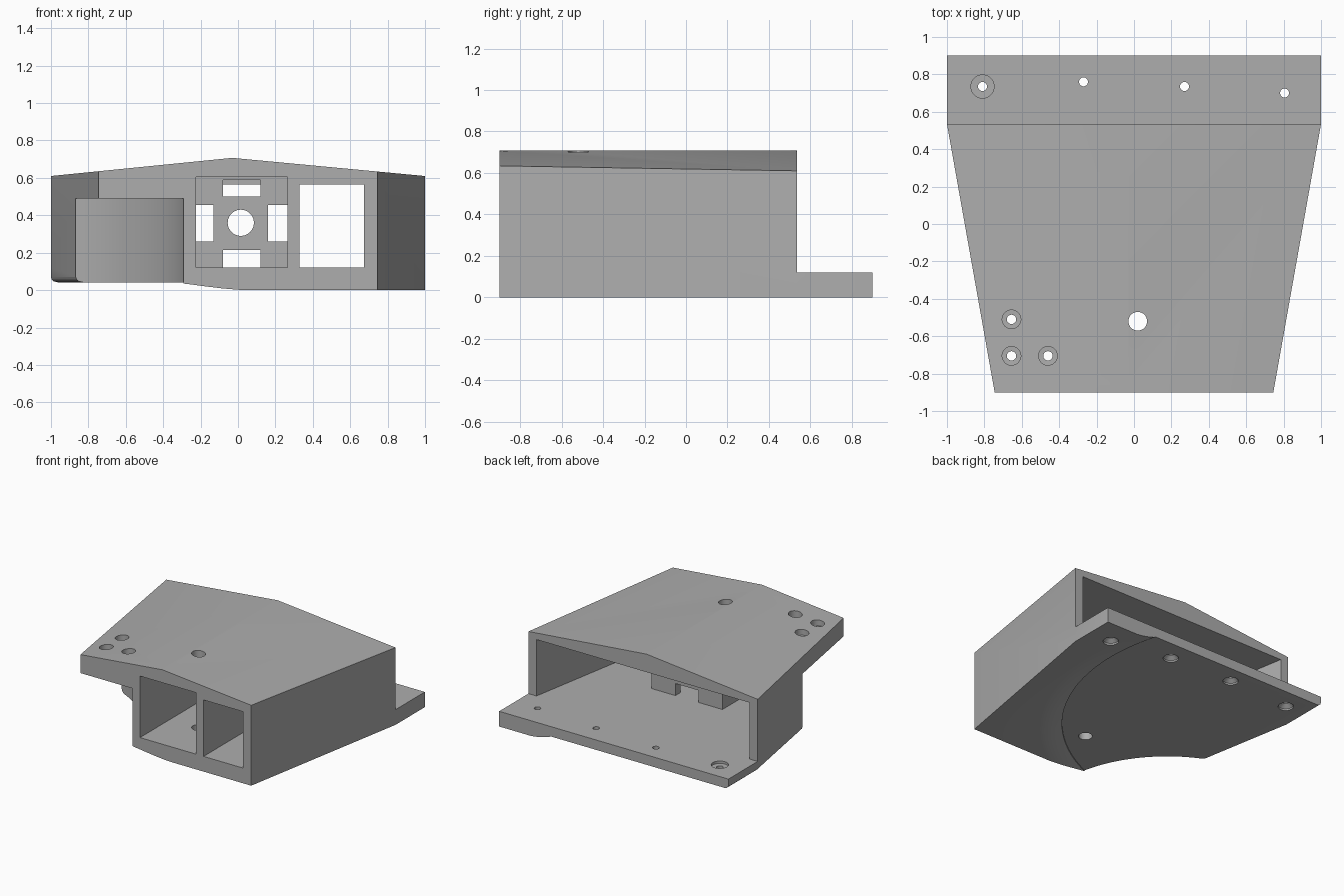
import bpy, bmesh, math
from mathutils import Vector

cube = bpy.data.objects.get("Cube")
if cube:
    bpy.data.objects.remove(cube, do_unlink=True)

grey = bpy.data.materials.new("plain grey")
grey.use_nodes = True
COLOUR = (0.42, 0.42, 0.42, 1)
grey.diffuse_color = COLOUR
grey.node_tree.nodes["Principled BSDF"].inputs["Base Color"].default_value = COLOUR


def make(name, bm):
    bmesh.ops.recalc_face_normals(bm, faces=bm.faces)
    mesh = bpy.data.meshes.new(name)
    bm.to_mesh(mesh)
    bm.free()
    mesh.materials.append(grey)
    obj = bpy.data.objects.new(name, mesh)
    bpy.context.collection.objects.link(obj)
    return obj


def loft(name, rings):
    """Closed solid through matching rings of 3D points."""
    bm = bmesh.new()
    loops = [[bm.verts.new(p) for p in ring] for ring in rings]
    n = len(loops[0])
    for a, b in zip(loops, loops[1:]):
        for i in range(n):
            j = (i + 1) % n
            bm.faces.new((a[i], a[j], b[j], b[i]))
    bm.faces.new(loops[0])
    bm.faces.new(loops[-1])
    return make(name, bm)


def plan(name, pts, z0, z1):
    return loft(name, [[(x, y, z) for x, y in pts] for z in (z0, z1)])


def box(name, x0, x1, y0, y1, z0, z1):
    return plan(name, [(x0, y0), (x1, y0), (x1, y1), (x0, y1)], z0, z1)


def lathe(name, x, y, profile, n=32):
    """Solid of stacked circles (radius, z) about a vertical axis."""
    turn = [2 * math.pi * i / n for i in range(n)]
    return loft(name, [[(x + r * math.cos(t), y + r * math.sin(t), z) for t in turn]
                       for r, z in profile])


def boolean(target, tool, operation="DIFFERENCE"):
    tool.hide_render = True
    mod = target.modifiers.new("cut", "BOOLEAN")
    mod.operation = operation
    mod.solver = "EXACT"
    mod.object = tool
    bpy.context.view_layer.objects.active = target
    bpy.ops.object.modifier_apply(modifier=mod.name)
    bpy.data.objects.remove(tool, do_unlink=True)


FRONT, STEP, BACK = -0.9, 0.535, 0.9
FLOOR, CEILING = 0.12, 0.565
ARC_X, ARC_Y, ARC_R = -1.244, -1.112, 0.977

# Body: ridged roof profile run from front to back
section = [(-1, 0), (1, 0), (1, 0.61), (-0.03, 0.707), (-1, 0.61)]
body = loft("housing", [[(x, y, z) for x, z in section] for y in (FRONT, BACK)])

# Tapered sides and the low rear lip
for s in (-1, 1):
    boolean(body, plan("side_cutter", [(s, STEP), (s * 0.745, FRONT), (s * 0.727, -1),
                                       (s * 1.3, -1), (s * 1.3, STEP)], -1, 1))
boolean(body, box("lip_cutter", -2, 2, STEP, 2, FLOOR, 2))

# Underside: shallow round recess with a rolled rim
boolean(body, lathe("recess_cutter", -0.88, 0.48,
                    [(1.67, -0.2), (1.67, -0.001), (1.63, 0.003), (1.59, 0.01), (1.55, 0.02),
                     (1.501, 0.035), (1.5, 0.042)], 160))

# Rounded lower edge on the right side
edge = [(-0.1, -0.1), (-0.1, 0.07), (0, 0.07), (0.004, 0.057), (0.015, 0.047),
        (0.04, 0.041), (0.04, -0.1)]
boolean(body, loft("edge_cutter", [[(x0 + x, y, z) for x, z in edge]
                                   for x0, y in ((-0.727, -1), (-1, STEP), (-1, 1))]))

# Round cut-out below the front right corner
boolean(body, lathe("corner_cutter", ARC_X, ARC_Y, [(ARC_R, -0.5), (ARC_R, 0.49)], 160))

# Cavity, open at the back, leaving walls around the corner and the bay
cavity = plan("cavity", [(-0.69, -0.83), (0.69, -0.83), (0.93, STEP), (0.93, 1),
                         (-0.93, 1), (-0.93, STEP)], FLOOR, CEILING)
boolean(cavity, lathe("corner_wall", ARC_X, ARC_Y,
                      [(ARC_R + 0.065, -0.5), (ARC_R + 0.065, 1)], 160))
boolean(cavity, box("bay_wall", -0.29, 0.33, -1, -0.04, -1, 1))
boolean(body, cavity)

# Front window and equipment bay
boolean(body, box("window", 0.33, 0.675, -1, -0.5, FLOOR, CEILING))
boolean(body, box("bay", -0.225, 0.265, -1, -0.105, FLOOR, 0.605))

# Bay back plate: four notches and a round hole
for x0, x1, z0, z1 in [(-0.225, -0.13, 0.26, 0.455), (0.16, 0.265, 0.26, 0.455),
                       (-0.08, 0.12, FLOOR, 0.215), (-0.08, 0.12, 0.5, 0.59)]:
    boolean(body, box("notch", x0, x1, -0.2, 0, z0, z1))
port = lathe("port", 0, 0, [(0.07, -0.1), (0.07, 0.1)], 40)
port.rotation_euler.x = math.pi / 2
port.location = Vector((0.015, -0.07, 0.36))
bpy.context.view_layer.update()
boolean(body, port)

# Vertical hole through roof and floor
boolean(body, lathe("cable_hole", 0.02, -0.52, [(0.05, -0.5), (0.05, 1)]))

# Counterbored screw holes in the overhang
for x, y in [(-0.655, -0.51), (-0.655, -0.705), (-0.46, -0.705)]:
    boolean(body, lathe("screw", x, y, [(0.025, 0.4), (0.025, 0.6), (0.05, 0.601), (0.05, 1)]))

# Lip holes, countersunk below; one is counterbored above too
for x, y, base, top in [(-0.81, 0.735, 0.04, 0.062), (-0.27, 0.76, 0.04, 0.024),
                        (0.27, 0.735, 0.04, 0.024), (0.805, 0.7, 0, 0.024)]:
    boolean(body, lathe("lip_hole", x, y,
                        [(0.056, -0.2), (0.056, base + 0.015), (0.024, base + 0.04),
                         (0.024, 0.1), (top, 0.101), (top, 0.3)]))

# Shading
bpy.ops.object.select_all(action="DESELECT")
body.select_set(True)
bpy.context.view_layer.objects.active = body
bpy.ops.object.shade_smooth_by_angle(angle=math.radians(20))
